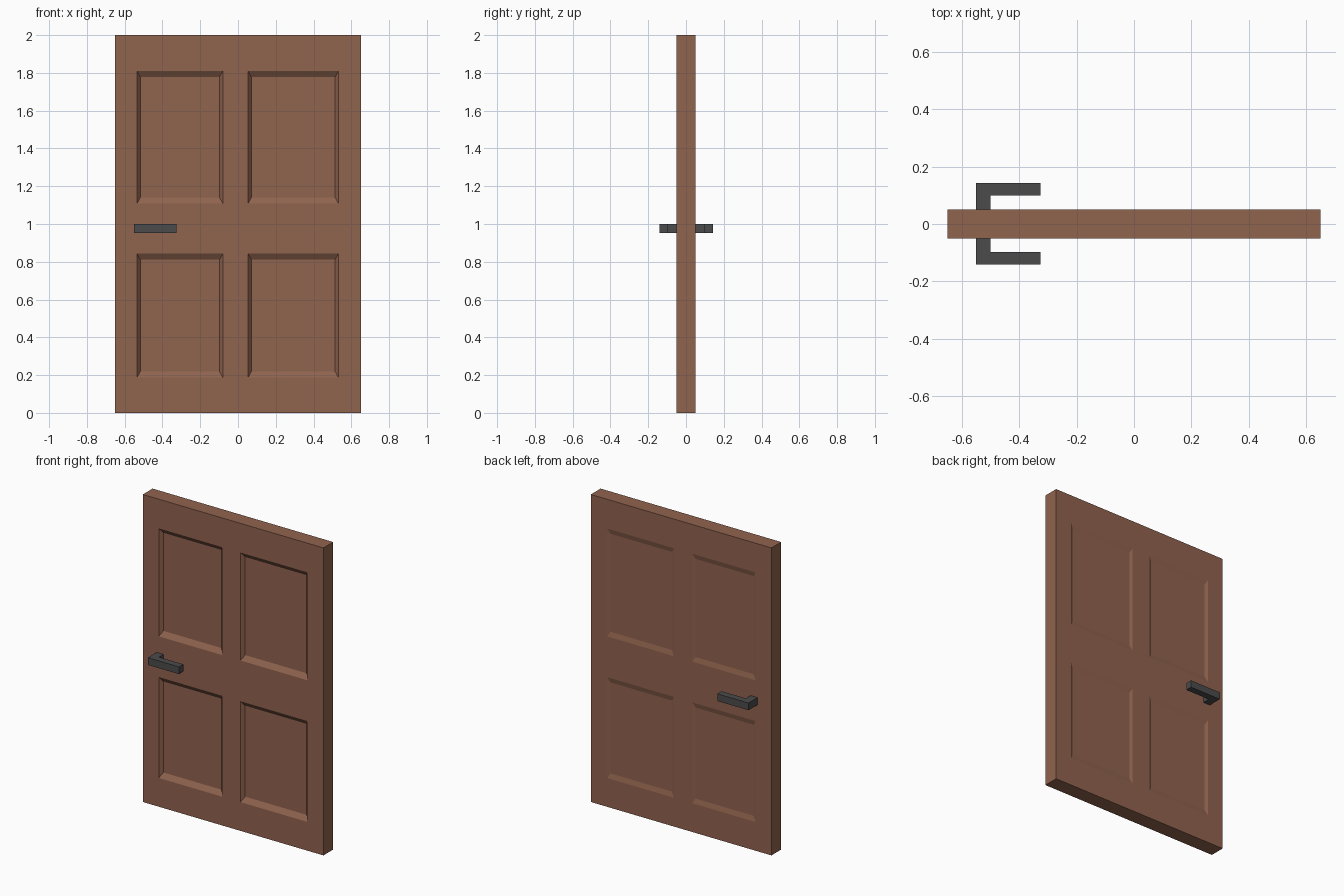
import bpy, bmesh

if "Cube" in bpy.data.objects:
    bpy.data.objects.remove(bpy.data.objects["Cube"])

def material(name, rgb):
    m = bpy.data.materials.new(name)
    m.diffuse_color = (*rgb, 1)
    m.use_nodes = True
    m.node_tree.nodes["Principled BSDF"].inputs["Base Color"].default_value = m.diffuse_color
    return m

wood = material("brown_wood", (0.28, 0.125, 0.077))
metal = material("dark_metal", (0.07, 0.07, 0.07))

def finish(bm, name, mat):
    bmesh.ops.remove_doubles(bm, verts=bm.verts, dist=1e-5)
    bmesh.ops.recalc_face_normals(bm, faces=bm.faces)
    me = bpy.data.meshes.new(name)
    bm.to_mesh(me)
    bm.free()
    me.materials.append(mat)
    ob = bpy.data.objects.new(name, me)
    bpy.context.collection.objects.link(ob)
    return ob

# Door slab: each face is a grid of stiles and rails around four sunken panels
XS = [-0.65, -0.535, -0.08, 0.053, 0.532, 0.65]
ZS = [0, 0.187, 0.843, 1.108, 1.81, 2.0]
HALF = 0.05
BEVEL_X, BEVEL_Z = 0.018, 0.032

bm = bmesh.new()

def quad(*pts):
    bm.faces.new([bm.verts.new(p) for p in pts])

def rect(x0, x1, z0, z1, y):
    return [(x0, y, z0), (x1, y, z0), (x1, y, z1), (x0, y, z1)]

for side, depth in ((-1, 0.022), (1, 0.008)):
    y = side * HALF
    for i in range(5):
        for j in range(5):
            x0, x1, z0, z1 = XS[i], XS[i + 1], ZS[j], ZS[j + 1]
            outer = rect(x0, x1, z0, z1, y)
            if i % 2 and j % 2:
                inner = rect(x0 + BEVEL_X, x1 - BEVEL_X, z0 + BEVEL_Z,
                             z1 - BEVEL_Z, y - side * depth)
                quad(*inner)
                for k in range(4):
                    n = (k + 1) % 4
                    quad(outer[k], outer[n], inner[n], inner[k])
            else:
                quad(*outer)

# Door edges
for a, b in zip(XS, XS[1:]):
    for z in (ZS[0], ZS[-1]):
        quad((a, -HALF, z), (b, -HALF, z), (b, HALF, z), (a, HALF, z))
for a, b in zip(ZS, ZS[1:]):
    for x in (XS[0], XS[-1]):
        quad((x, -HALF, a), (x, HALF, a), (x, HALF, b), (x, -HALF, b))
finish(bm, "door_slab", wood)

# L-shaped lever handles, extruded from a plan profile
def handle(name, side, reach):
    profile = [(-0.55, HALF), (-0.50, HALF), (-0.50, reach - 0.044),
               (-0.325, reach - 0.044), (-0.325, reach), (-0.55, reach)]
    hb = bmesh.new()
    face = hb.faces.new([hb.verts.new((x, side * y, 0.953)) for x, y in profile])
    ext = bmesh.ops.extrude_face_region(hb, geom=[face])
    top = [v for v in ext["geom"] if isinstance(v, bmesh.types.BMVert)]
    bmesh.ops.translate(hb, verts=top, vec=(0, 0, 0.047))
    finish(hb, name, metal)

handle("front_handle", -1, 0.141)
handle("back_handle", 1, 0.143)
